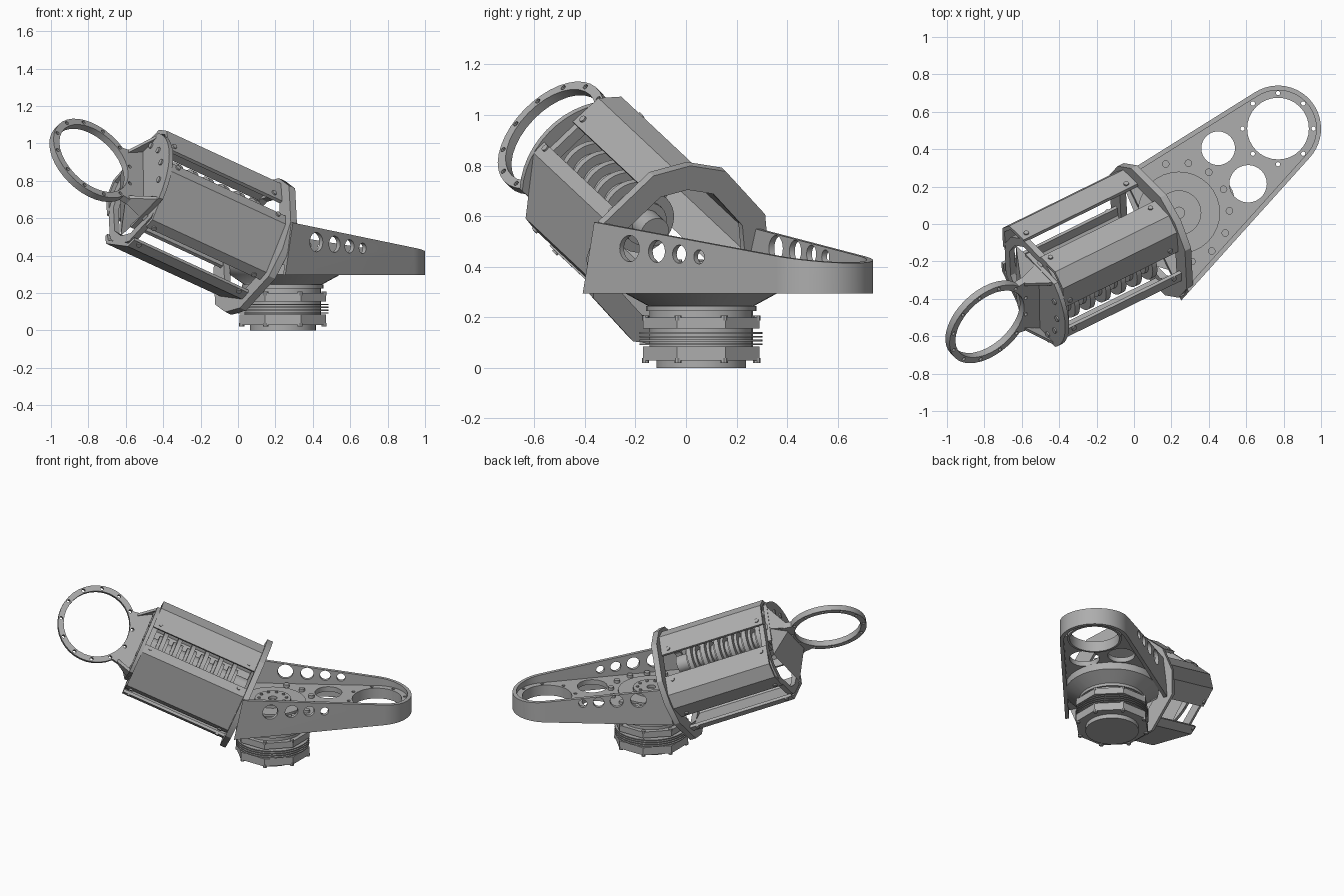
import bpy, bmesh, math
from math import cos, sin, radians, pi
from mathutils import Matrix, Vector

if "Cube" in bpy.data.objects:
    bpy.data.objects.remove(bpy.data.objects["Cube"], do_unlink=True)

metal = bpy.data.materials.new("grey_metal")
GREY = (0.42, 0.42, 0.42, 1)
metal.use_nodes = True
metal.diffuse_color = GREY
metal.node_tree.nodes["Principled BSDF"].inputs["Base Color"].default_value = GREY


def frame(x, y, z, origin):
    m = Matrix((x, y, z)).transposed().to_4x4()
    m.translation = origin
    return m


def circle(r, n=32, cx=0, cy=0, a0=0, a1=360):
    """Closed ring of points, or an arc including both ends."""
    steps = n if a1 - a0 == 360 else n - 1
    angles = [radians(a0 + (a1 - a0) * i / steps) for i in range(n)]
    return [(cx + r * cos(a), cy + r * sin(a)) for a in angles]


def finish(name, bm):
    bmesh.ops.recalc_face_normals(bm, faces=bm.faces)
    mesh = bpy.data.meshes.new(name)
    bm.to_mesh(mesh)
    bm.free()
    mesh.materials.append(metal)
    ob = bpy.data.objects.new(name, mesh)
    bpy.context.collection.objects.link(ob)
    return ob


def prism(name, pts, z0, z1, mat=Matrix(), top=None, clip=None):
    """Extrude an outline; top gives sloped heights, clip trims at a plane."""
    bm = bmesh.new()
    low = [bm.verts.new(mat @ Vector((x, y, z0))) for x, y in pts]
    high = [bm.verts.new(mat @ Vector((x, y, top(x, y) if top else z1))) for x, y in pts]
    bm.faces.new(low)
    bm.faces.new(high)
    for i in range(len(pts)):
        j = (i + 1) % len(pts)
        bm.faces.new((low[i], low[j], high[j], high[i]))
    bmesh.ops.recalc_face_normals(bm, faces=bm.faces)
    if clip:
        geom = bm.verts[:] + bm.edges[:] + bm.faces[:]
        bmesh.ops.bisect_plane(bm, geom=geom, plane_co=clip[0], plane_no=clip[1], clear_inner=True)
        bmesh.ops.holes_fill(bm, edges=[e for e in bm.edges if e.is_boundary])
    return finish(name, bm)


def cut(ob, cutters):
    for c in cutters:
        c.hide_render = True
        mod = ob.modifiers.new("hole", "BOOLEAN")
        mod.operation, mod.solver, mod.object = "DIFFERENCE", "EXACT", c
    bpy.context.view_layer.update()
    graph = bpy.context.evaluated_depsgraph_get()
    mesh = bpy.data.meshes.new_from_object(ob.evaluated_get(graph))
    ob.modifiers.clear()
    ob.data = mesh
    for c in cutters:
        bpy.data.objects.remove(c, do_unlink=True)


def pin(name, point, direction, r, half, mat=Matrix(), n=12):
    """Short cylinder centred on a point along a direction."""
    turn = Vector(direction).to_track_quat("Z", "Y").to_matrix().to_4x4()
    return prism(name, circle(r, n), -half, half, mat @ Matrix.Translation(point) @ turn)


def solid(name, points, mat):
    bm = bmesh.new()
    for p in points:
        bm.verts.new(mat @ Vector(p))
    bmesh.ops.convex_hull(bm, input=bm.verts)
    return finish(name, bm)


# Axes: d runs down the tube, e is level, w is upward across it
az, el = radians(26.2), radians(22.5)
d = Vector((cos(az) * cos(el), sin(az) * cos(el), -sin(el)))
e = Vector((-sin(az), cos(az), 0))
w = d.cross(e)
LENGTH = 0.765
flange_centre = Vector((0.1, -0.03, 0.445))
tube = frame(e, w, d, flange_centre - d * LENGTH) @ Matrix.Rotation(radians(3.5), 4, "Z")

# Tube shell: two ridged panels and two flatter ones, open windows between
ridged = [(0.05, 0.36), (0.15, 0.265), (0.137, 0.25), (0.042, 0.338)]
flatter = [(0.14, 0.305), (0.185, 0.265), (0.172, 0.25), (0.132, 0.285)]
for k, (side, half) in enumerate((("top", ridged), ("back", flatter),
                                  ("bottom", flatter), ("front", ridged))):
    mat = tube @ Matrix.Rotation(k * pi / 2, 4, "Z")
    prism(side + "_panel", half + [(-x, y) for x, y in reversed(half)], 0, LENGTH - 0.02, mat)
    lip = (Vector(half[0]) + 3 * Vector(half[1])) / 4
    for s in (-1, 1):
        for z in (0.04, LENGTH - 0.08):
            pin(side + "_panel_bolt", (s * lip.x, lip.y, z), (s, 1, 0), 0.014, 0.008, mat)


def faceted(r):
    return [(r * cos(radians(a)), r * sin(radians(a)))
            for q in range(4) for a in (q * 90, q * 90 + 24, q * 90 + 66)]


# Tube end frame and wide flange
end_frame = prism("end_frame", faceted(0.3), 0.002, 0.035, tube)
cut(end_frame, [prism("cutter", faceted(0.25), -1, 1, tube)])
flange = prism("flange", faceted(0.388), LENGTH - 0.03, LENGTH + 0.01, tube)
cut(flange, [prism("cutter", faceted(0.285), 0, 1, tube)])

# Ring bracket axes: the bracket is rolled to face the upper front window
roll = radians(39)
m, n = e * sin(roll) + w * cos(roll), w * sin(roll) - e * cos(roll)
ring_frame = frame(m, -d, n, tube.translation)
cap_frame = frame(m, n, d, tube.translation)

# Drive shaft with discs, set toward the upper front window
shaft_frame = cap_frame @ Matrix.Translation((0, 0.13, 0))
prism("shaft", circle(0.06), 0.02, LENGTH - 0.04, shaft_frame)
for i in range(6):
    z = 0.09 + i * 0.1
    prism("shaft_disc", circle(0.13), z, z + 0.03, shaft_frame)
    prism("shaft_collar", circle(0.09), z - 0.02, z + 0.05, shaft_frame)

# Ring bracket on the tube's upper end
neck = [(0.25, 0), (0.195, 0.06)]
ring_y, ring_r = 0.345, 0.26
outline = neck + circle(ring_r, 29, 0, ring_y, -47, 227) + [(-x, y) for x, y in reversed(neck)]
ring = prism("ring_bracket", outline, 0.048, 0.088, ring_frame)
holes = [prism("cutter", circle(0.222, 32, 0, ring_y), 0, 0.2, ring_frame)]
for x, y in circle(0.241, 12, 0, ring_y, 15, 375):
    holes.append(pin("cutter", (x, y, 0.08), (0, 0, 1), 0.011, 0.1, ring_frame, 8))
cut(ring, holes)
plate = [(0.24, -0.04)] + circle(0.335, 13, a0=44, a1=136) + [(-0.24, -0.04)]
prism("bracket_plate", plate, -0.025, 0, cap_frame)
for x, y in circle(0.26, 5, a0=40, a1=140):
    pin("plate_bolt", (x, y, -0.025), (0, 0, 1), 0.017, 0.008, cap_frame)
solid("bracket_gusset", [(s * x, y, z) for s in (-1, 1) for x, y, z in
      ((0.22, 0.02, -0.14), (0.24, 0.02, 0.05), (0.14, 0.11, 0.04), (0.14, 0.11, 0.05))], ring_frame)
for s in (-1, 1):
    solid("bracket_cheek", [(s * (x - t), y, z) for t in (0, 0.02) for x, y, z in
          ((0.24, 0.02, 0.05), (0.24, 0.02, 0.22), (0.18, 0.12, 0.05), (0.18, 0.12, 0.09))], ring_frame)

# Base arm: walled tray from the flange to a round end
cx, cy, arm_r = 0.77, 0.51, 0.23
left_dir, right_dir = radians(32), radians(48)
left_axis = Vector((cos(left_dir), sin(left_dir)))
right_axis = Vector((cos(right_dir), sin(right_dir)))


def tray(r):
    arc = circle(r, 24, cx, cy, -42, 122)
    start = Vector(arc[0]) - right_axis * 1.05
    stop = Vector(arc[-1]) - left_axis * 0.9
    return [tuple(start)] + arc + [tuple(stop)]


def wall_top(x, y):
    along = x * cos(radians(40)) + y * sin(radians(40))
    return 0.575 - 0.14 * along


joint = (flange_centre, Vector((cos(az), sin(az), -0.2)))
walls = prism("arm_wall", tray(arm_r) + tray(arm_r - 0.025)[::-1], 0.295, 0, top=wall_top, clip=joint)
right_tangent = Vector(tray(arm_r)[1])
left_tangent = Vector(tray(arm_r)[-2])
holes = []
for i, back in enumerate((0.78, 0.635, 0.515, 0.41)):
    r, z = 0.052 - i * 0.008, 0.472 - i * 0.011
    for tangent, axis in ((right_tangent, right_axis), (left_tangent, left_axis)):
        p = tangent - axis * (back if axis is right_axis else back - 0.16)
        holes.append(pin("cutter", (p.x, p.y, z), (-axis.y, axis.x, 0), r, 0.06, n=20))
cut(walls, holes)

FLOOR = 0.385
floor = prism("arm_floor", tray(arm_r - 0.01), FLOOR - 0.035, FLOOR, clip=joint)
holes = [prism("cutter", circle(r, 32, x, y), 0, 1) for r, x, y in
         ((0.165, cx, cy), (0.09, 0.45, 0.405), (0.1, 0.61, 0.215))]
holes += [pin("cutter", (x, y, FLOOR), (0, 0, 1), 0.012, 0.1, n=8)
          for x, y in circle(0.19, 8, cx, cy)]
cut(floor, holes)
collar = prism("arm_end_collar", circle(0.18, 32, cx, cy), 0.31, FLOOR)
cut(collar, [prism("cutter", circle(0.165, 32, cx, cy), 0, 1)])

# Joint disc and bolts on the arm floor
motor = Matrix.Translation((0.24, 0.06, 0))
hub = prism("joint_hub", circle(0.12), FLOOR, FLOOR + 0.035, motor)
cut(hub, [prism("cutter", circle(0.03, 16), 0.3, 0.5, motor)])
prism("joint_disc", circle(0.22), FLOOR - 0.01, FLOOR + 0.015, motor)
for x, y in circle(0.27, 8, a0=-75, a1=105):
    pin("floor_bolt", (x, y, FLOOR), (0, 0, 1), 0.02, 0.02, motor)
for x, y in circle(0.09, 10):
    pin("hub_bolt", (x, y, FLOOR + 0.037), (0, 0, 1), 0.01, 0.006, motor, 8)

# Motor below the arm, stacked from the ground up
for name, r, z0, z1, sides in (
        ("base_disc", 0.177, 0, 0.03, 32), ("lower_body", 0.25, 0.03, 0.085, 8),
        ("motor_core", 0.205, 0.08, 0.25, 32), ("upper_body", 0.25, 0.155, 0.2, 8),
        ("neck_ring", 0.218, 0.225, 0.245, 32)):
    prism(name, circle(r, sides, a0=22.5, a1=382.5), z0, z1, motor)
for i in range(4):
    z = 0.09 + i * 0.015
    prism("cooling_fin", circle(0.243, 32), z, z + 0.007, motor)
for x, y in circle(0.238, 8, a0=22.5, a1=382.5):
    for z in (0.03, 0.198):
        pin("body_post", (x, y, z), (0, 0, 1), 0.014, 0.01, motor, 8)
rim = [(x, y) for x, y in circle(0.31) if x * d.x + y * d.y > -0.22]
solid("arm_cone", [(x, y, z) for x, y in rim for z in (0.3, FLOOR - 0.03)]
      + [(x, y, 0.24) for x, y in circle(0.2)], motor)

# Smooth round surfaces, keep edges crisp
bpy.ops.object.select_all(action="DESELECT")
for ob in bpy.context.collection.objects:
    if ob.type == "MESH" and ob.data.materials and ob.data.materials[0] == metal:
        ob.select_set(True)
        bpy.context.view_layer.objects.active = ob
bpy.ops.object.shade_smooth_by_angle(angle=radians(25))
